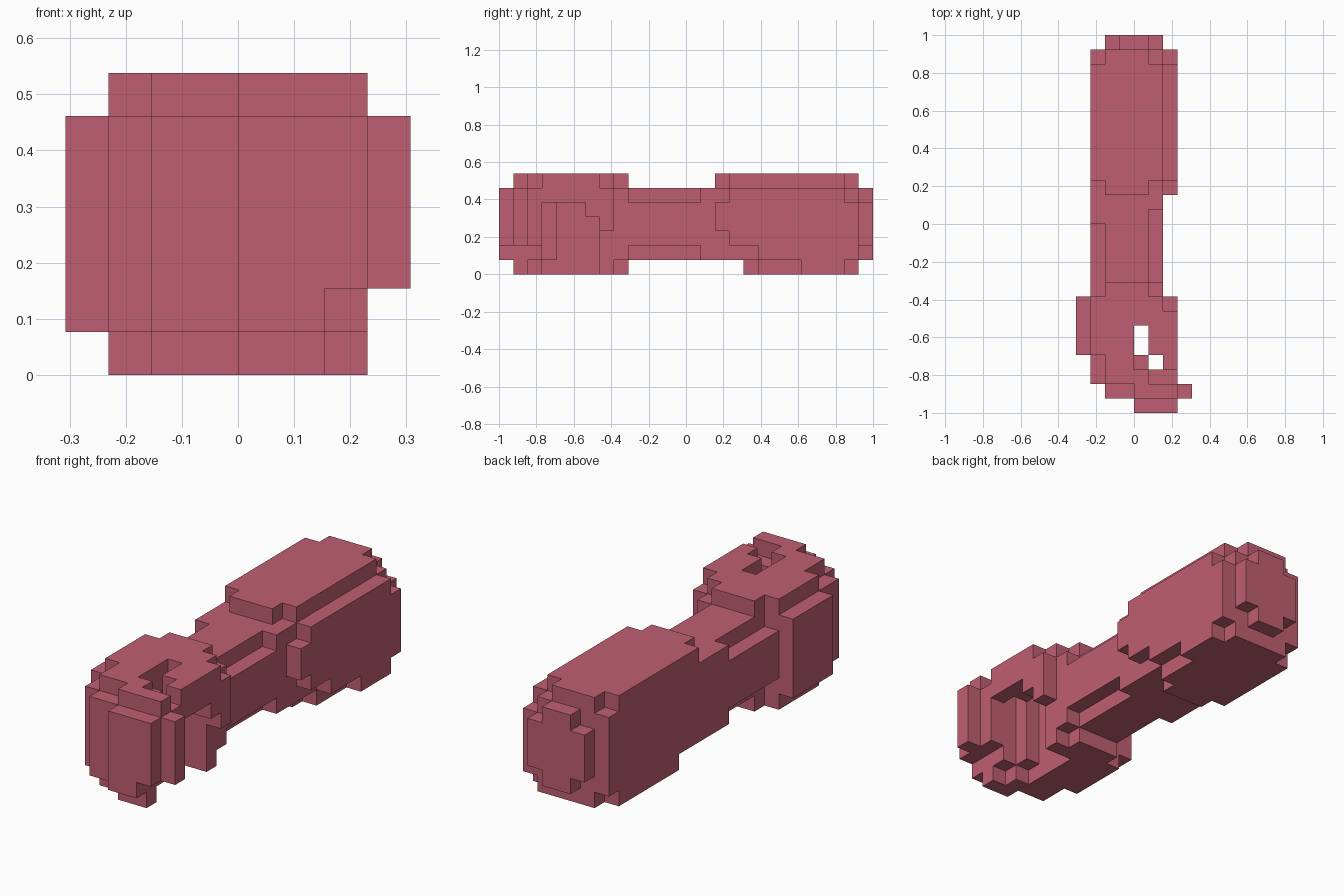
import bpy, bmesh, math
from mathutils import Vector

cube = bpy.data.objects.get("Cube")
if cube:
    bpy.data.objects.remove(cube, do_unlink=True)

U = 2 / 26  # edge of one block
BOTTOM, BODY, TOP, FULL = (0, 1), (1, 6), (6, 7), (0, 7)  # height bands

mat = bpy.data.materials.new("rose_red")
mat.use_nodes = True
rose = (0.527, 0.114, 0.168, 1)
mat.diffuse_color = rose
mat.node_tree.nodes["Principled BSDF"].inputs["Base Color"].default_value = rose


def box(x, y, z):
    """All blocks inside three ranges."""
    return {(i, j, k) for i in range(*x) for j in range(*y) for k in range(*z)}


def rounded(x, y, z, axes):
    """A box whose corners are notched by one block across two axes."""
    shape = set()
    for axis in axes:
        spans = [x, y, z]
        lo, hi = spans[axis]
        spans[axis] = (lo + 1, hi - 1)
        shape |= box(*spans)
    return shape


# Front head: hollow shell with a nose plate
head = rounded((-3, 2), (-12, -4), BODY, (0, 1))
head |= box((-4, 0), (-9, -5), BODY)            # left bulge
head |= box((0, 2), (-13, -11), BODY)           # nose plate
head |= box((1, 2), (-5, -4), BODY)             # shoulder by the neck
head |= box((2, 3), (-13, -10), (2, 6))         # corner columns
head |= box((3, 4), (-12, -11), (2, 6))
for band in (BOTTOM, TOP):                      # matching caps
    head |= rounded((-3, 2), (-10, -4), band, (0, 1))
    head |= box((-2, 1), (-11, -10), band)
    head |= box((0, 2), (-12, -11), band)
    head -= box((0, 1), (-10, -9), band)
head |= box((2, 3), (-12, -11), TOP)
# Side opening and the shaft beside it
head -= box((0, 3), (-9, -6), FULL)
head -= box((1, 2), (-10, -9), FULL)
# Stepped lintel over the opening
head |= box((2, 3), (-10, -6), (5, 7))
head |= box((1, 3), (-9, -6), (5, 7))
head |= box((0, 3), (-7, -6), (4, 7))
head |= box((2, 3), (-6, -5), (3, 6))

# Neck with notched edges and a collar at the rear
neck = rounded((-3, 2), (-4, 1), BODY, (0, 2))
neck |= box((-3, -2), (-5, -4), (2, 5))
neck |= box((-3, -2), (0, 1), BODY)
neck |= box((-3, 2), (1, 2), BODY)

# Rear grip: core, right side panel, caps and end knob
grip = box((-3, 2), (2, 12), BODY)
grip |= box((2, 3), (2, 12), (3, 5))
grip |= box((2, 3), (3, 11), (2, 6))
grip |= box((2, 3), (5, 12), (1, 3))
grip |= rounded((-3, 2), (2, 12), TOP, (0, 1))
grip |= rounded((-3, 2), (4, 12), BOTTOM, (0, 1))
grip |= box((1, 2), (11, 12), BOTTOM)
grip |= box((2, 3), (8, 11), BOTTOM)
grip |= rounded((-2, 2), (12, 13), BODY, (0, 2))

solid = head | neck | grip


def build(name, blocks):
    """Skin the outside of a set of blocks, then merge the flat areas."""
    bm = bmesh.new()
    verts = {}

    def corner(p):
        key = tuple(p)
        if key not in verts:
            verts[key] = bm.verts.new(Vector(key) * U)
        return verts[key]

    for cell in sorted(blocks):
        for axis in range(3):
            for side in (0, 1):
                beside = list(cell)
                beside[axis] += 2 * side - 1
                if tuple(beside) in solid:
                    continue
                loop = []
                for a, b in ((0, 0), (1, 0), (1, 1), (0, 1)):
                    p = list(cell)
                    p[axis] += side
                    p[(axis + 1) % 3] += a
                    p[(axis + 2) % 3] += b
                    loop.append(corner(p))
                bm.faces.new(loop if side else loop[::-1])
    bmesh.ops.dissolve_limit(bm, angle_limit=math.radians(1),
                             verts=bm.verts[:], edges=bm.edges[:])
    mesh = bpy.data.meshes.new(name)
    bm.to_mesh(mesh)
    bm.free()
    mesh.materials.append(mat)
    bpy.context.collection.objects.link(bpy.data.objects.new(name, mesh))


build("front_head", head)
build("neck", neck)
build("rear_grip", grip)
